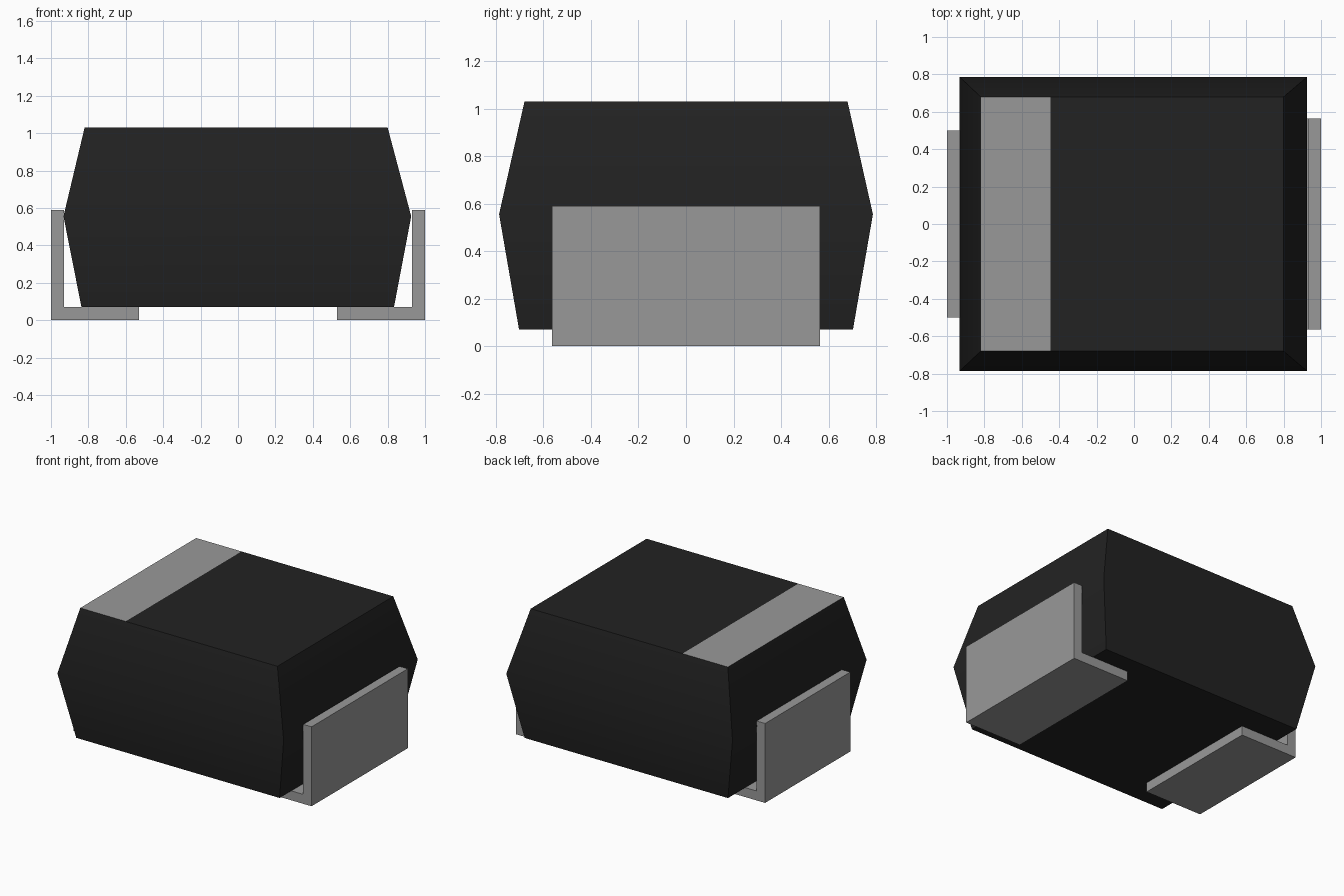
import bpy
import bmesh
import math

if "Cube" in bpy.data.objects:
    bpy.data.objects.remove(bpy.data.objects["Cube"], do_unlink=True)


def material(name, value):
    mat = bpy.data.materials.new(name)
    mat.use_nodes = True
    colour = (value, value, value, 1)
    mat.diffuse_color = colour
    bsdf = mat.node_tree.nodes["Principled BSDF"]
    bsdf.inputs["Base Color"].default_value = colour
    bsdf.inputs["Roughness"].default_value = 0.6
    return mat


black = material("black plastic", 0.016)
grey = material("grey metal", 0.318)


def finish(name, bm, mats):
    bmesh.ops.recalc_face_normals(bm, faces=bm.faces[:])
    mesh = bpy.data.meshes.new(name)
    bm.to_mesh(mesh)
    bm.free()
    for mat in mats:
        mesh.materials.append(mat)
    obj = bpy.data.objects.new(name, mesh)
    bpy.context.collection.objects.link(obj)
    return obj


# Moulded body: three stacked rectangles (x min, x max, half depth, z)
sections = [(-0.837, 0.834, 0.703, 0.07),
            (-0.933, 0.926, 0.787, 0.555),
            (-0.82, 0.80, 0.68, 1.03)]
bm = bmesh.new()
rings = [[bm.verts.new((x, y, z)) for x, y in
          ((x0, -d), (x1, -d), (x1, d), (x0, d))] for x0, x1, d, z in sections]
for low, high in zip(rings, rings[1:]):
    for i in range(4):
        j = (i + 1) % 4
        bm.faces.new((low[i], low[j], high[j], high[i]))
bm.faces.new(rings[0][::-1])
top = bm.faces.new(rings[-1])

# Polarity band: cut the top face and colour its right end
stripe_x = -0.447
bmesh.ops.bisect_plane(bm, geom=[top] + list(top.edges) + list(top.verts),
                       plane_co=(stripe_x, 0, 0), plane_no=(1, 0, 0))
for face in bm.faces:
    centre = face.calc_center_median()
    if centre.z > 1.02 and centre.x < stripe_x:
        face.material_index = 1
body = finish("body", bm, [black, grey])
bpy.context.view_layer.objects.active = body
body.select_set(True)
bpy.ops.object.shade_smooth_by_angle(angle=math.radians(30))
body.select_set(False)


# Bent L-shaped terminals, extruded along y
def terminal(name, side, half_width):
    profile = [(1.0, 0), (1.0, 0.59), (0.931, 0.59),
               (0.931, 0.07), (0.53, 0.07), (0.53, 0)]
    bm = bmesh.new()
    face = bm.faces.new([bm.verts.new((side * x, -half_width, z)) for x, z in profile])
    result = bmesh.ops.extrude_face_region(bm, geom=[face])
    verts = [v for v in result["geom"] if isinstance(v, bmesh.types.BMVert)]
    bmesh.ops.translate(bm, verts=verts, vec=(0, 2 * half_width, 0))
    return finish(name, bm, [grey])


terminal("left_terminal", 1, 0.565)
terminal("right_terminal", -1, 0.50)
